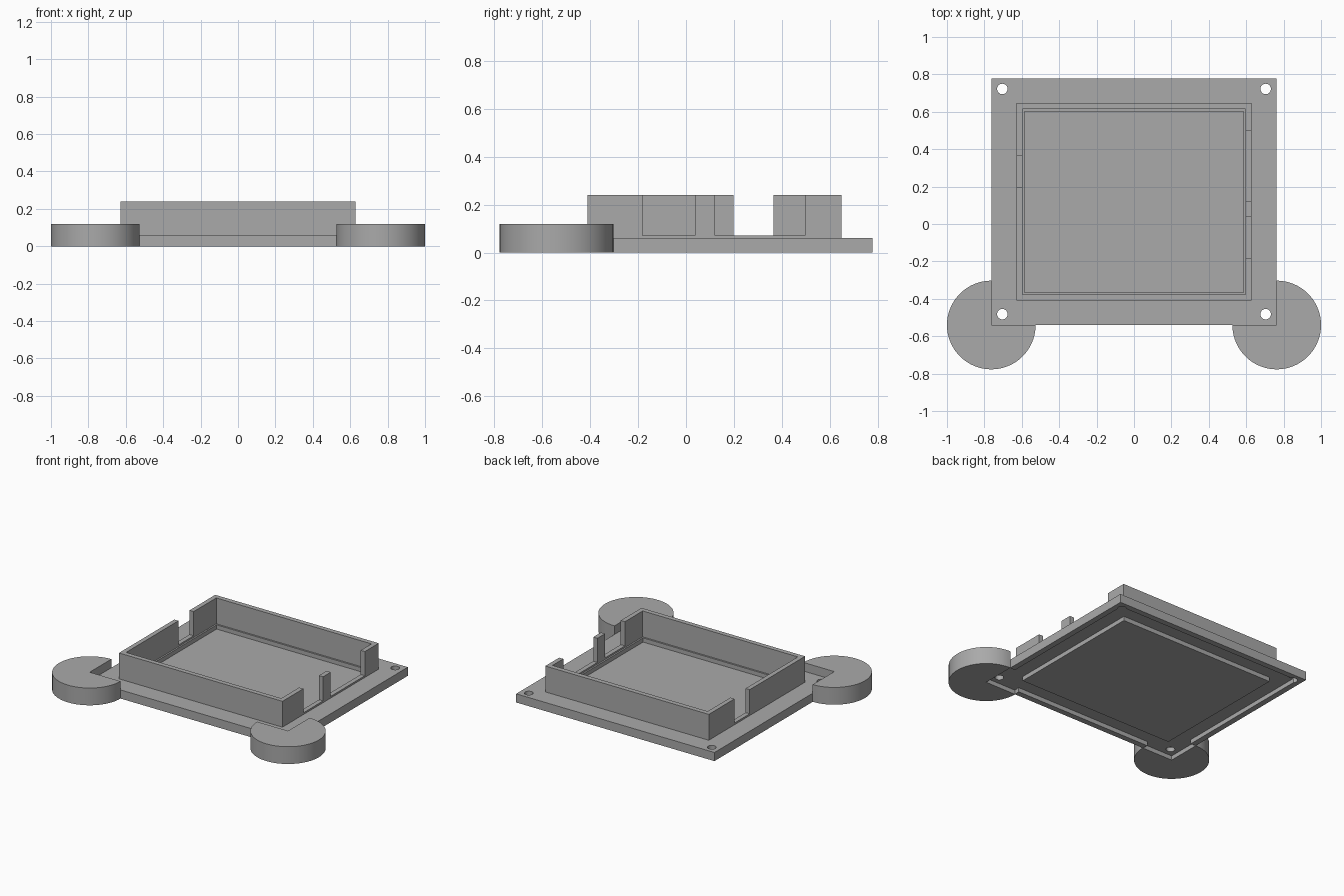
import bpy
import bmesh
import math

cube = bpy.data.objects.get("Cube")
if cube:
    bpy.data.objects.remove(cube, do_unlink=True)

GREY = (0.4, 0.4, 0.4, 1.0)
mat = bpy.data.materials.new("plain_grey")
mat.use_nodes = True
mat.diffuse_color = GREY
mat.node_tree.nodes["Principled BSDF"].inputs["Base Color"].default_value = GREY


def prism(name, points, z0, z1):
    """Extrude a closed outline from z0 up to z1."""
    bm = bmesh.new()
    face = bm.faces.new([bm.verts.new((x, y, z0)) for x, y in points])
    top = bmesh.ops.extrude_face_region(bm, geom=[face])["geom"]
    verts = [g for g in top if isinstance(g, bmesh.types.BMVert)]
    bmesh.ops.translate(bm, vec=(0, 0, z1 - z0), verts=verts)
    bmesh.ops.recalc_face_normals(bm, faces=bm.faces)
    mesh = bpy.data.meshes.new(name)
    bm.to_mesh(mesh)
    bm.free()
    mesh.materials.append(mat)
    obj = bpy.data.objects.new(name, mesh)
    bpy.context.collection.objects.link(obj)
    return obj


def box(name, x0, x1, y0, y1, z0, z1):
    return prism(name, [(x0, y0), (x1, y0), (x1, y1), (x0, y1)], z0, z1)


def arc(cx, cy, r, start, sweep, n):
    return [(cx + r * math.cos(start + sweep * i / n),
             cy + r * math.sin(start + sweep * i / n)) for i in range(n + 1)]


def cylinder(name, cx, cy, r, z0, z1, n):
    return prism(name, arc(cx, cy, r, 0, math.tau, n)[:-1], z0, z1)


def cut(target, cutters):
    """Subtract each cutter, then remove it."""
    bpy.context.view_layer.objects.active = target
    for cutter in cutters:
        cutter.hide_render = True
        mod = target.modifiers.new("cut", 'BOOLEAN')
        mod.operation = 'DIFFERENCE'
        mod.solver = 'EXACT'
        mod.object = cutter
        bpy.ops.object.modifier_apply(modifier=mod.name)
        bpy.data.objects.remove(cutter, do_unlink=True)


def smooth(obj):
    bpy.ops.object.select_all(action='DESELECT')
    obj.select_set(True)
    bpy.context.view_layer.objects.active = obj
    bpy.ops.object.shade_smooth_by_angle(angle=math.radians(30))


W, FRONT, BACK = 0.763, -0.54, 0.777     # plate outline
R = 0.237                                # corner disc radius
SKIN, PLATE_TOP, WALL_TOP = 0.03, 0.06, 0.24
RIM = 0.04

# Base plate: hollow underside, open centre, four screw holes
plate = box("base_plate", -W, W, FRONT, BACK, 0, PLATE_TOP)
cutters = [
    box("underside_cut", -W + RIM, W - RIM, FRONT + RIM, BACK - RIM, -0.1, SKIN),
    box("pocket_cut", -0.586, 0.586, -0.365, 0.602, -0.1, 0.2),
]
for side in (-1, 1):
    cutters.append(cylinder("corner_cut", side * W, FRONT, R - 0.001, -0.1, SKIN, 96))
    for y in (-0.482, 0.722):
        cutters.append(cylinder("hole_cut", side * 0.704, y, 0.028, -0.1, 0.2, 32))
cut(plate, cutters)
smooth(plate)

# Sunken floor panel
box("floor_panel", -0.599, 0.599, -0.378, 0.615, 0, SKIN + 0.001)

# Raised wall with openings in both sides
wall = box("case_wall", -0.629, 0.629, -0.41, 0.648, PLATE_TOP - 0.001, WALL_TOP)
cutters = [box("inside_cut", -0.597, 0.597, -0.377, 0.614, 0, 0.5)]
for side, y0, y1 in ((1, -0.181, 0.037), (1, 0.121, 0.496), (-1, 0.198, 0.365)):
    xs = sorted((side * 0.55, side * 0.7))
    cutters.append(box("opening_cut", *xs, y0, y1, 0.072, 0.5))
cut(wall, cutters)

# Three-quarter discs around the front corners
for side, name in ((1, "left_corner_disc"), (-1, "right_corner_disc")):
    start = math.pi if side > 0 else math.pi / 2
    outline = [(side * W, FRONT)] + arc(side * W, FRONT, R, start, math.pi * 1.5, 72)
    smooth(prism(name, outline, 0, 0.12))
